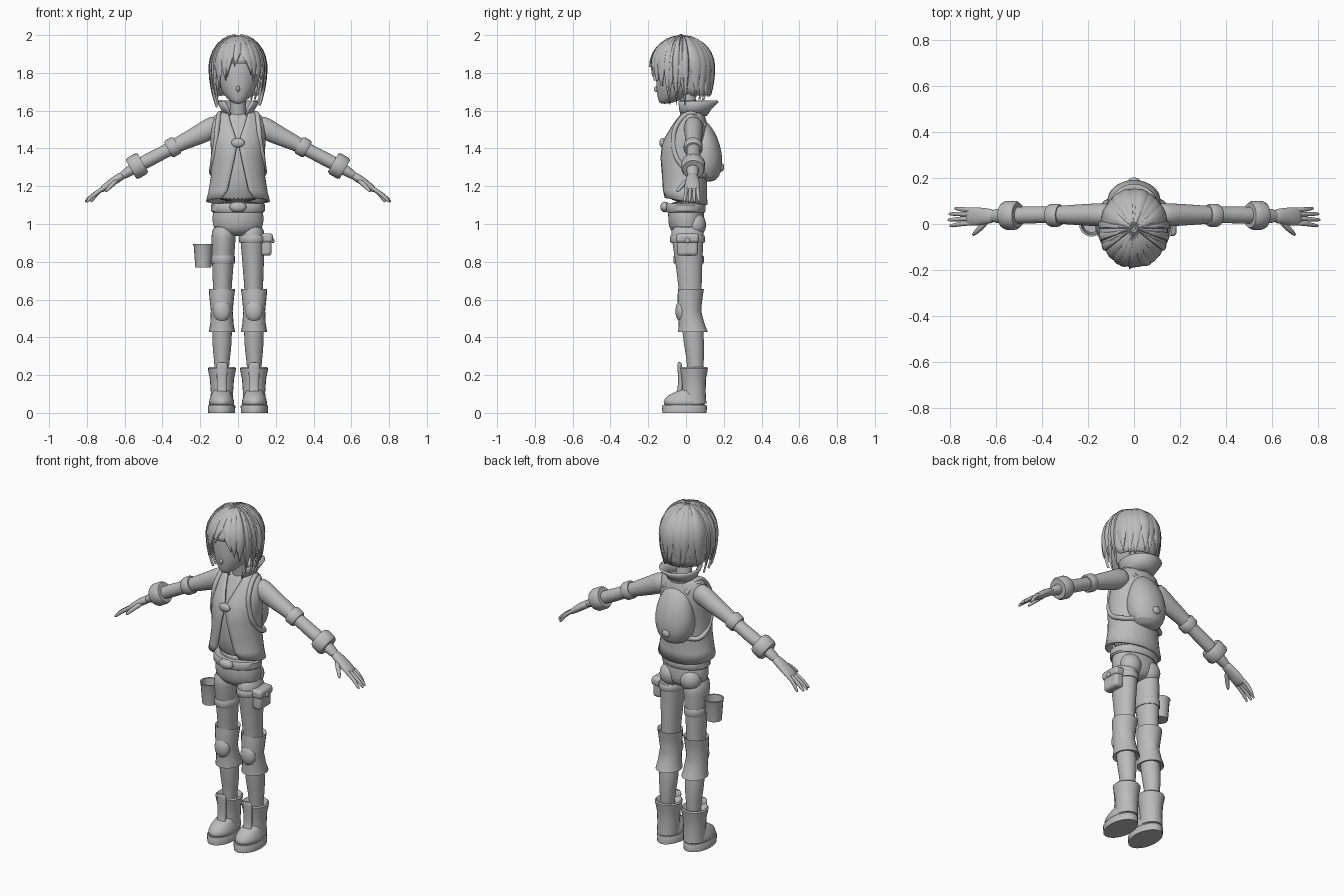
import bpy, bmesh, math, random
from mathutils import Vector, Matrix

random.seed(4)
cube = bpy.data.objects.get("Cube")
if cube:
    bpy.data.objects.remove(cube, do_unlink=True)

grey = bpy.data.materials.new("plain_grey")
grey.use_nodes = True
grey.diffuse_color = (0.5, 0.5, 0.5, 1)
for node in grey.node_tree.nodes:
    if node.type == 'BSDF_PRINCIPLED':
        node.inputs["Base Color"].default_value = (0.5, 0.5, 0.5, 1)


def finish(name, bm, mirror=False, soft=False, thick=0, bevel=0, angle=40):
    """Turn a bmesh into a shaded object with its modifiers."""
    bmesh.ops.recalc_face_normals(bm, faces=bm.faces)
    mesh = bpy.data.meshes.new(name)
    bm.to_mesh(mesh)
    bm.free()
    mesh.materials.append(grey)
    ob = bpy.data.objects.new(name, mesh)
    bpy.context.collection.objects.link(ob)
    bpy.ops.object.select_all(action='DESELECT')
    ob.select_set(True)
    bpy.context.view_layer.objects.active = ob
    bpy.ops.object.shade_smooth_by_angle(angle=math.radians(angle))
    if thick:
        m = ob.modifiers.new("thickness", 'SOLIDIFY')
        m.thickness = thick
        m.offset = 0
    if bevel:
        m = ob.modifiers.new("round_edges", 'BEVEL')
        m.width = bevel
        m.segments = 3
    if mirror:
        m = ob.modifiers.new("mirror", 'MIRROR')
        m.use_mirror_merge = False
    if soft:
        m = ob.modifiers.new("smooth", 'SUBSURF')
        m.levels = m.render_levels = 1
    return ob


def skin(bm, loops, closed=True, caps=True):
    """Bridge rows of points into a surface."""
    rows = [[bm.verts.new(p) for p in loop] for loop in loops]
    n = len(rows[0])
    for a, b in zip(rows, rows[1:]):
        for i in range(n if closed else n - 1):
            j = (i + 1) % n
            bm.faces.new((a[i], a[j], b[j], b[i]))
    if caps:
        bm.faces.new(rows[0])
        bm.faces.new(rows[-1])


def tube(name, rings, flat=True, n=20, caps=True, **opts):
    """Loft ellipses (x, y, z, radius_a, radius_y); flat rings stay level."""
    pts = [Vector(r[:3]) for r in rings]
    loops = []
    for i, r in enumerate(rings):
        t = Vector((0, 0, 1)) if flat else (
            pts[min(i + 1, len(pts) - 1)] - pts[max(i - 1, 0)]).normalized()
        a = Vector((0, 1, 0)).cross(t).normalized()
        b = t.cross(a)
        loops.append([pts[i] + a * r[3] * math.cos(k * math.tau / n)
                      + b * r[4] * math.sin(k * math.tau / n) for k in range(n)])
    bm = bmesh.new()
    skin(bm, loops, caps=caps)
    return finish(name, bm, **opts)


def ball(name, loc, size, **opts):
    bm = bmesh.new()
    bmesh.ops.create_uvsphere(bm, u_segments=20, v_segments=12, radius=1,
                              matrix=Matrix.Translation(loc) @ Matrix.Diagonal((*size, 1)))
    return finish(name, bm, **opts)


def box(name, loc, size, **opts):
    bm = bmesh.new()
    bmesh.ops.create_cube(bm, size=1, matrix=Matrix.Translation(loc) @ Matrix.Diagonal((*size, 1)))
    return finish(name, bm, **opts)


def open_shell(name, rings, thick, n=36):
    """Garment open at the front: rings of (y, z, rx, ry, half_gap, back_drop)."""
    loops = []
    for cy, z, rx, ry, gap, drop in rings:
        start = math.asin(gap / rx)
        row = []
        for k in range(n + 1):
            a = start + (math.tau - 2 * start) * k / n
            row.append((rx * math.sin(a), cy - ry * math.cos(a),
                        z - drop * (1 - math.cos(a)) / 2))
        loops.append(row)
    bm = bmesh.new()
    skin(bm, loops, closed=False, caps=False)
    return finish(name, bm, thick=thick)


def band(name, x, y, z, rx, ry, h, **opts):
    """Rounded strap around an upright limb."""
    return tube(name, [(x, y, z - h, rx * .95, ry * .95), (x, y, z - h * .7, rx, ry),
                       (x, y, z + h * .7, rx, ry), (x, y, z + h, rx * .95, ry * .95)], **opts)


# Head and neck
tube("head", [(0, -.115, 1.636, .016, .02), (0, -.095, 1.65, .042, .052),
              (0, -.065, 1.68, .075, .088), (0, -.048, 1.73, .102, .112),
              (0, -.032, 1.8, .12, .128), (0, -.02, 1.88, .12, .135),
              (0, -.02, 1.94, .09, .1), (0, -.02, 1.97, .03, .04)], soft=True)
ball("nose", (0, -.155, 1.715), (.01, .015, .016))
ball("ear", (.112, 0, 1.745), (.014, .025, .036), mirror=True)
tube("neck", [(0, .03, 1.53, .055, .05), (0, .02, 1.6, .042, .042), (0, 0, 1.7, .042, .045)])


# Hair: a scalp shell covered with overlapping pointed locks
def hair_point(az, s, lift=0):
    if s < 1:
        r, z = math.sin(s * math.pi / 2), .16 * math.cos(s * math.pi / 2)
    else:
        d = (s - 1) * .25
        r, z = 1 - 5.5 * d * d, -d
    f = 1 + lift
    return Vector((.142 * r * f * math.sin(az), -.02 - .166 * r * f * math.cos(az),
                   1.83 + z * (f if s < 1 else 1)))


bm = bmesh.new()
scalp = []
for i in range(11):
    row = []
    for k in range(40):
        az = k * math.tau / 40
        end = .92 + .68 * min(1, max(0, (1 - math.cos(az)) * 1.2 - .5))
        row.append(hair_point(az, .03 + (end - .03) * i / 10))
    scalp.append(row)
skin(bm, scalp, caps=False)
finish("hair_scalp", bm, thick=.008)


def lock(bm, az, width, z_end, sweep=0, lift=0.0):
    end = 1 + (1.83 - z_end) / .25
    loops = []
    for i in range(13):
        t = i / 12
        s = .06 + (end - .06) * t
        w = width * max(.03, 1 - max(0, (t - .5) / .5) ** 1.4)
        c = az + sweep * t * t
        loops.append([hair_point(math.radians(c + w * math.cos(q * math.tau / 8)), s,
                                 lift + .055 * math.sin(q * math.tau / 8)) for q in range(8)])
    skin(bm, loops)


bm = bmesh.new()
for az, width, z_end, sweep in [(-66, 14, 1.68, 4), (-48, 14, 1.72, 4), (-32, 13, 1.76, 4),
                                (-16, 12, 1.78, -8), (2, 13, 1.83, -10), (16, 14, 1.79, 14),
                                (34, 13, 1.76, 2), (50, 14, 1.73, -3), (67, 14, 1.68, -4)]:
    lock(bm, az, width, z_end, sweep, .01)
finish("hair_fringe", bm)
bm = bmesh.new()
for k in range(13):
    lock(bm, 82 + k * 16.3, 15, 1.65 + random.random() * .04, random.uniform(-5, 5),
         random.uniform(-.01, .015))
finish("hair_back", bm)
bm = bmesh.new()
for az in (62, 78, 96, -62, -78, -96):
    lock(bm, az, 6, 1.61 + random.random() * .04, 0, .05)
finish("hair_side_wisps", bm)

# Torso, vest and collar
tube("shirt", [(0, -.005, 1.1, .128, .095), (0, -.01, 1.25, .122, .1), (0, -.01, 1.35, .122, .105),
               (0, .005, 1.45, .13, .1), (0, .02, 1.52, .13, .075), (0, .03, 1.565, .112, .058),
               (0, .03, 1.595, .06, .045)], soft=True, n=28)
open_shell("vest", [(.03, 1.592, .075, .055, .05, 0), (.03, 1.572, .118, .064, .048, 0),
                    (.02, 1.525, .137, .087, .034, 0), (.005, 1.46, .14, .11, .012, 0),
                    (-.005, 1.42, .139, .117, .004, 0), (-.01, 1.35, .135, .12, .018, 0),
                    (-.01, 1.25, .138, .116, .04, 0), (-.01, 1.18, .151, .115, .056, .02),
                    (-.008, 1.14, .163, .116, .085, .04)], .012)
open_shell("collar", [(.035, 1.575, .072, .07, .04, 0), (.04, 1.61, .085, .09, .05, 0),
                      (.05, 1.65, .108, .12, .075, 0)], .012)
ball("chest_clasp", (0, -.125, 1.43), (.036, .016, .025))

# Backpack with shoulder straps
tube("backpack", [(0, .1, 1.222, .04, .04), (0, .1, 1.245, .088, .078), (0, .1, 1.31, .117, .097),
                  (0, .1, 1.38, .119, .091), (0, .1, 1.46, .102, .07), (0, .09, 1.52, .07, .042),
                  (0, .085, 1.545, .03, .02)], soft=True)
ball("backpack_button", (0, .188, 1.3), (.025, .014, .022))
curve = bpy.data.curves.new("shoulder_strap", 'CURVE')
curve.dimensions = '3D'
curve.bevel_depth = .013
path = [(.07, .1, 1.52), (.095, .03, 1.585), (.108, -.045, 1.53), (.118, -.065, 1.43),
        (.135, -.03, 1.32), (.13, .06, 1.26), (.08, .1, 1.26)]
spline = curve.splines.new('BEZIER')
spline.bezier_points.add(len(path) - 1)
for p, co in zip(spline.bezier_points, path):
    p.co = co
    p.handle_left_type = p.handle_right_type = 'AUTO'
curve.materials.append(grey)
strap = bpy.data.objects.new("shoulder_strap", curve)
bpy.context.collection.objects.link(strap)
strap.modifiers.new("mirror", 'MIRROR')

# Hips, belt and legs
tube("hips", [(0, 0, 1.13, .125, .092), (0, 0, 1.05, .136, .096), (0, .004, .985, .138, .098),
              (0, .005, .95, .1, .075), (0, .005, .935, .04, .04)], soft=True, n=28)
band("belt", 0, -.002, 1.085, .142, .106, .024, n=28)
ball("belt_buckle", (0, -.112, 1.09), (.045, .024, .028))
tube("leg", [(.072, .006, 1.0, .066, .092), (.077, .008, .93, .066, .086), (.08, .015, .8, .058, .072),
             (.083, .022, .66, .05, .062), (.085, .025, .55, .046, .055), (.084, .037, .42, .055, .057),
             (.085, .046, .33, .049, .052), (.086, .05, .25, .038, .043), (.086, .05, .15, .036, .04)],
     soft=True, mirror=True)
ball("buttock", (.065, .05, .995), (.062, .056, .065), mirror=True)
tube("knee_wrap", [(.085, .027, .64, .055, .055), (.085, .027, .657, .07, .068),
                   (.086, .022, .62, .066, .067), (.086, .017, .54, .058, .062),
                   (.085, .03, .47, .062, .069), (.085, .037, .427, .07, .079),
                   (.085, .037, .435, .055, .06)], mirror=True)
ball("knee_pad", (.085, -.024, .54), (.047, .032, .06), mirror=True)

# Boots
tube("boot_shaft", [(.085, .045, .215, .045, .048), (.085, .04, .242, .068, .07), (.085, .04, .235, .075, .076),
                    (.085, .04, .215, .071, .073), (.085, .04, .18, .064, .066), (.085, .042, .11, .059, .062),
                    (.086, .04, .05, .06, .068)], mirror=True)
tube("boot_foot", [(.087, -.008, .03, .069, .114), (.087, -.009, .06, .069, .113), (.087, -.008, .085, .06, .1),
                   (.087, .005, .105, .05, .078), (.086, .03, .13, .04, .05)], mirror=True, soft=True)
tube("boot_sole", [(.087, -.008, 0, .071, .117), (.087, -.008, .035, .073, .119),
                   (.087, -.008, .042, .069, .115)], mirror=True, n=28)
tube("boot_tongue", [(.085, -.035, .27, .02, .008), (.085, -.033, .255, .034, .013), (.085, -.03, .2, .027, .013),
                     (.085, -.025, .12, .027, .016), (.086, -.05, .08, .03, .016)],
     mirror=True, soft=True)

# Arms, bands and cuffs
tube("arm", [(.09, .04, 1.525, .055, .05), (.14, .04, 1.51, .06, .052), (.2, .04, 1.475, .053, .048),
             (.3, .04, 1.43, .042, .042), (.37, .04, 1.392, .034, .034), (.45, .04, 1.35, .037, .039),
             (.52, .037, 1.315, .036, .036), (.57, .035, 1.283, .028, .032),
             (.63, .035, 1.245, .022, .03)], flat=False, soft=True, mirror=True)
for name, x, z, r, h in (("elbow_band", .345, 1.407, .05, .028), ("wrist_cuff", .535, 1.307, .063, .036)):
    tube(name, [(x + k * h * .87, .038, z - k * h * .5, r * f, r * f) for k, f in
                ((-1, .6), (-1, .88), (-.6, 1), (.6, 1), (1, .88), (1, .6))], flat=False, mirror=True)

# Hands
tube("palm", [(.6, .035, 1.263, .022, .029), (.64, .034, 1.24, .022, .034), (.68, .033, 1.212, .021, .041),
              (.715, .032, 1.185, .017, .041), (.728, .032, 1.176, .01, .036)],
     flat=False, soft=True, mirror=True)
for name, y, tip_y, reach in (("little_finger", .062, .068, .78), ("ring_finger", .043, .044, .805),
                              ("middle_finger", .023, .018, .81), ("index_finger", .003, -.008, .802)):
    tube(name, [(.7, y, 1.196, .012, .011), (.735, y, 1.175, .012, .011),
                ((.735 + reach) / 2, (y + tip_y) / 2, 1.15, .011, .01),
                (reach - .008, tip_y, 1.125, .009, .008), (reach, tip_y, 1.115, .004, .004)],
         flat=False, n=10, soft=True, mirror=True)
tube("thumb", [(.635, .02, 1.235, .014, .015), (.665, -.015, 1.21, .013, .014),
               (.69, -.038, 1.185, .011, .011), (.702, -.05, 1.168, .005, .005)],
     flat=False, n=10, soft=True, mirror=True)

# Thigh gear: pouch on the left, open cup on the right
band("left_thigh_strap", .078, .008, .92, .072, .092, .02)
box("pouch", (.15, .008, .88), (.055, .11, .095), bevel=.016)
box("pouch_flap", (.152, .008, .925), (.066, .122, .05), bevel=.016)
ball("pouch_button", (.185, .008, .912), (.008, .014, .014))
band("right_thigh_strap", -.08, .014, .812, .064, .08, .022)
tube("cup", [(-.184, 0, .77, .042, .042), (-.184, 0, .88, .05, .05), (-.184, 0, .895, .055, .055),
             (-.184, 0, .895, .046, .046), (-.184, 0, .79, .037, .037)])
box("cup_holder", (-.14, .005, .82), (.03, .04, .05), bevel=.006)
